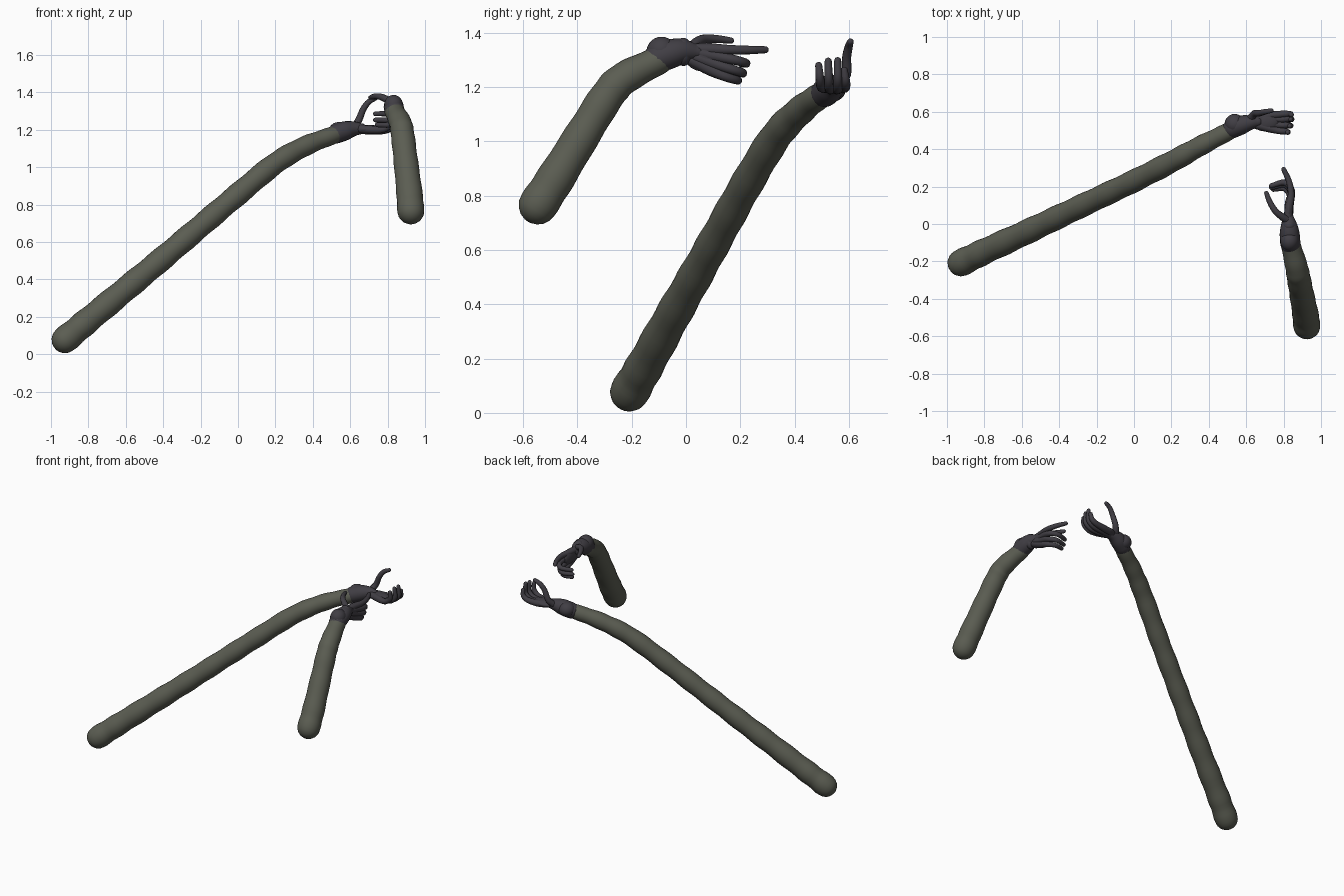
import bpy, bmesh, math
from mathutils import Vector


def material(name, colour):
    m = bpy.data.materials.new(name)
    m.diffuse_color = (*colour, 1)
    return m


SLEEVE = material("olive grey cloth", (0.105, 0.110, 0.085))
GLOVE = material("dark glove", (0.052, 0.048, 0.058))


def finish(bm, name, mat):
    bmesh.ops.recalc_face_normals(bm, faces=bm.faces)
    me = bpy.data.meshes.new(name)
    bm.to_mesh(me)
    bm.free()
    me.materials.append(mat)
    for p in me.polygons:
        p.use_smooth = True
    ob = bpy.data.objects.new(name, me)
    bpy.context.collection.objects.link(ob)
    return ob


def spline(pts, steps):
    """Smooth path through (x, y, z, radius) points."""
    p = [Vector(q) for q in pts]
    p = [2 * p[0] - p[1]] + p + [2 * p[-1] - p[-2]]
    out = []
    for i in range(1, len(p) - 2):
        a, b, c, d = p[i - 1:i + 3]
        for s in range(steps):
            t = s / steps
            out.append(0.5 * (2 * b + (c - a) * t + (2 * a - 5 * b + 4 * c - d) * t * t
                              + (3 * b - a - 3 * c + d) * t ** 3))
    return out + [p[-2]]


def tube(name, pts, mat, sides=16, steps=6, ripple=0.0):
    """Tapered tube with round ends."""
    path = spline(pts, steps)
    pos = [q.xyz for q in path]
    rad = [q.w * (1 + ripple * math.sin(i * 1.3)) for i, q in enumerate(path)]
    n = len(pos)
    tan = [(pos[min(i + 1, n - 1)] - pos[max(i - 1, 0)]).normalized() for i in range(n)]
    caps = [math.radians(a) for a in (80, 60, 40, 20)]
    rings = [(pos[0] - tan[0] * rad[0] * math.sin(a), tan[0], rad[0] * math.cos(a)) for a in caps]
    rings += list(zip(pos, tan, rad))
    rings += [(pos[-1] + tan[-1] * rad[-1] * math.sin(a), tan[-1], rad[-1] * math.cos(a))
              for a in reversed(caps)]
    bm = bmesh.new()
    u = tan[0].orthogonal().normalized()
    prev = None
    for c, t, r in rings:
        u = (u - t * u.dot(t)).normalized()
        v = t.cross(u)
        ring = [bm.verts.new(c + r * (u * math.cos(k * math.tau / sides)
                                      + v * math.sin(k * math.tau / sides)))
                for k in range(sides)]
        if prev:
            for k in range(sides):
                j = (k + 1) % sides
                bm.faces.new((prev[k], prev[j], ring[j], ring[k]))
        else:
            bm.faces.new(ring[::-1])
        prev = ring
    bm.faces.new(prev)
    return finish(bm, name, mat)


def ball(name, centre, size, mat):
    bm = bmesh.new()
    bmesh.ops.create_uvsphere(bm, u_segments=20, v_segments=12, radius=1)
    for v in bm.verts:
        v.co = Vector([v.co[i] * size[i] + centre[i] for i in range(3)])
    return finish(bm, name, mat)


def fingers(side, paths):
    for name, pts in paths.items():
        rad = [0.022, 0.022, 0.018, 0.016, 0.013]
        if name == "thumb":
            rad = [0.022, 0.019, 0.017, 0.015, 0.012]
        tube(f"{side}_{name}", [(*p, r) for p, r in zip(pts, rad)], GLOVE, sides=10, steps=4)


# Long left arm
tube("left_sleeve", [(-0.925, -0.208, 0.077, 0.072), (-0.80, -0.147, 0.182, 0.069),
                     (-0.60, -0.055, 0.348, 0.066), (-0.40, 0.04, 0.515, 0.063),
                     (-0.20, 0.135, 0.685, 0.061), (0.0, 0.23, 0.855, 0.060),
                     (0.20, 0.332, 1.02, 0.058), (0.36, 0.42, 1.113, 0.053),
                     (0.52, 0.502, 1.175, 0.046)], SLEEVE, 24, 7, 0.03)
tube("left_glove_cuff", [(0.525, 0.51, 1.178, 0.052), (0.575, 0.53, 1.195, 0.051),
                         (0.62, 0.542, 1.205, 0.040), (0.66, 0.547, 1.205, 0.029)], GLOVE)
ball("left_wrist_bulge", (0.538, 0.535, 1.193), (0.053, 0.054, 0.048), GLOVE)
ball("left_palm", (0.70, 0.548, 1.203), (0.075, 0.052, 0.023), GLOVE)
fingers("left", {
    "thumb": [(0.62, 0.56, 1.21), (0.645, 0.590, 1.25), (0.67, 0.592, 1.31),
              (0.70, 0.600, 1.35), (0.735, 0.606, 1.368)],
    "index_finger": [(0.65, 0.56, 1.205), (0.73, 0.580, 1.20), (0.80, 0.588, 1.205),
                     (0.835, 0.588, 1.225), (0.842, 0.583, 1.262)],
    "middle_finger": [(0.65, 0.55, 1.20), (0.73, 0.557, 1.195), (0.80, 0.560, 1.20),
                      (0.840, 0.560, 1.235), (0.838, 0.559, 1.298)],
    "ring_finger": [(0.65, 0.54, 1.20), (0.73, 0.533, 1.195), (0.795, 0.528, 1.20),
                    (0.835, 0.526, 1.235), (0.832, 0.524, 1.296)],
    "little_finger": [(0.65, 0.53, 1.205), (0.72, 0.512, 1.20), (0.78, 0.498, 1.203),
                      (0.820, 0.493, 1.235), (0.822, 0.489, 1.280)],
})

# Short bent right arm
tube("right_sleeve", [(0.924, -0.545, 0.766, 0.072), (0.916, -0.48, 0.865, 0.070),
                      (0.896, -0.37, 1.042, 0.065), (0.880, -0.285, 1.175, 0.063),
                      (0.868, -0.225, 1.235, 0.060), (0.835, -0.10, 1.300, 0.052)],
     SLEEVE, 24, 6, 0.02)
tube("right_glove_cuff", [(0.836, -0.105, 1.305, 0.054), (0.832, -0.05, 1.325, 0.053),
                          (0.829, -0.01, 1.333, 0.045), (0.824, 0.04, 1.33, 0.028)], GLOVE)
ball("right_wrist_bulge", (0.832, -0.09, 1.333), (0.050, 0.055, 0.053), GLOVE)
ball("right_wrist", (0.830, -0.01, 1.33), (0.040, 0.035, 0.052), GLOVE)
ball("right_palm", (0.827, 0.075, 1.310), (0.023, 0.080, 0.054), GLOVE)
fingers("right", {
    "thumb": [(0.82, 0.02, 1.345), (0.79, 0.04, 1.365), (0.755, 0.07, 1.378),
              (0.725, 0.12, 1.377), (0.708, 0.165, 1.372)],
    "index_finger": [(0.822, 0.02, 1.340), (0.828, 0.09, 1.340), (0.840, 0.16, 1.338),
                     (0.828, 0.23, 1.337), (0.800, 0.292, 1.338)],
    "middle_finger": [(0.825, 0.02, 1.33), (0.832, 0.10, 1.316), (0.842, 0.18, 1.300),
                      (0.805, 0.222, 1.288), (0.735, 0.205, 1.285)],
    "ring_finger": [(0.828, 0.02, 1.315), (0.832, 0.10, 1.288), (0.840, 0.17, 1.265),
                    (0.805, 0.210, 1.252), (0.735, 0.195, 1.252)],
    "little_finger": [(0.828, 0.02, 1.30), (0.830, 0.09, 1.264), (0.835, 0.15, 1.238),
                      (0.805, 0.190, 1.226), (0.745, 0.185, 1.226)],
})
